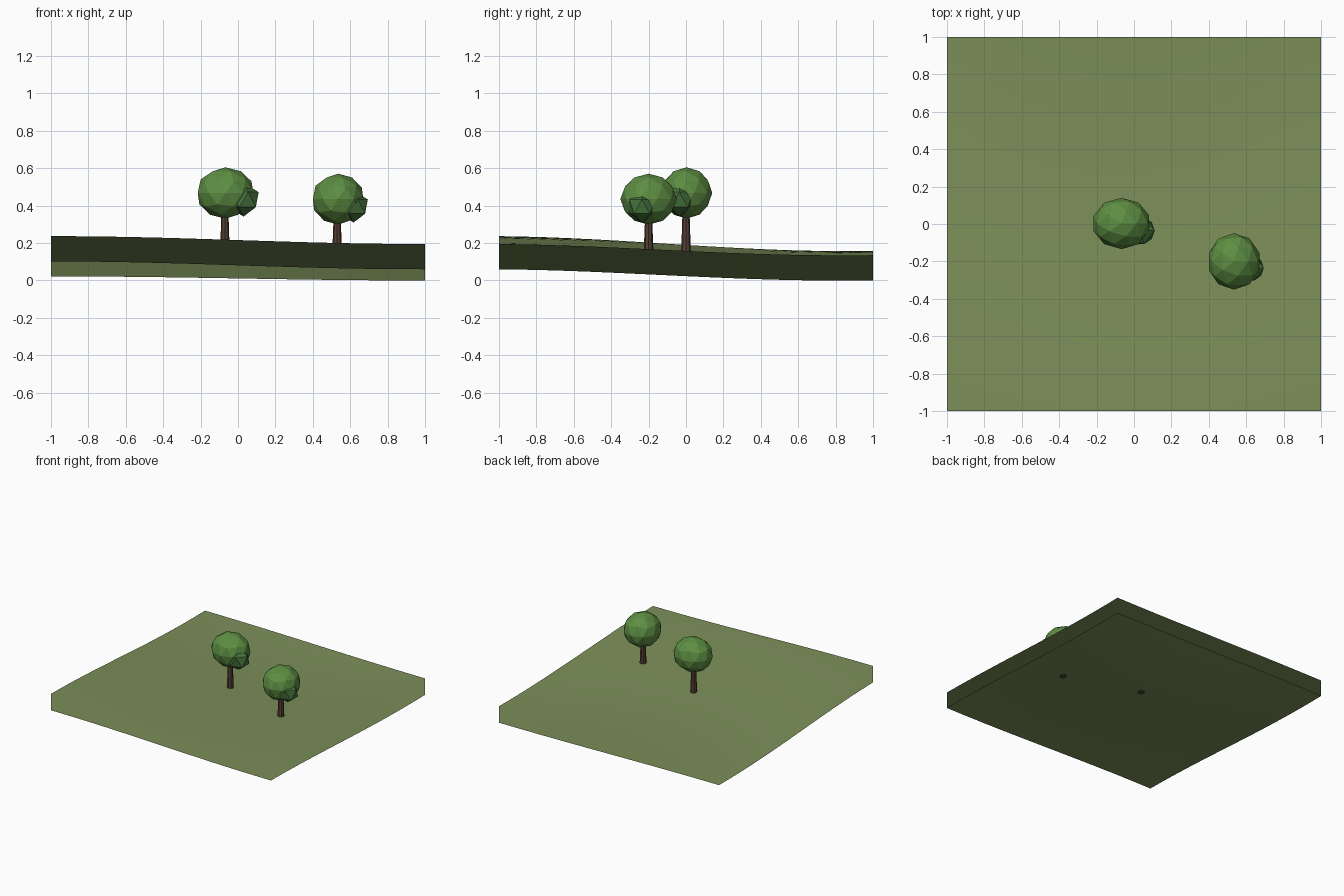
import bpy, bmesh
from math import sin, cos, pi
from mathutils import Matrix, Vector

if "Cube" in bpy.data.objects:
    bpy.data.objects.remove(bpy.data.objects["Cube"])


def material(name, rgb):
    m = bpy.data.materials.new(name)
    m.diffuse_color = (*rgb, 1)
    m.use_nodes = True
    m.node_tree.nodes["Principled BSDF"].inputs["Base Color"].default_value = m.diffuse_color
    return m


grass = material("grass", (0.20, 0.275, 0.10))
bark = material("bark", (0.09, 0.05, 0.033))
leaf = material("leaf", (0.11, 0.27, 0.055))
leaf_dark = material("leaf_dark", (0.06, 0.17, 0.045))


def finish(bm, name, mat, smooth=False):
    me = bpy.data.meshes.new(name)
    for f in bm.faces:
        f.smooth = smooth
    bm.to_mesh(me)
    bm.free()
    ob = bpy.data.objects.new(name, me)
    me.materials.append(mat)
    bpy.context.collection.objects.link(ob)
    return ob


def ground_height(x, y):
    sx, sy = sin(pi * x / 2), sin(pi * y / 2)
    cx, cy = cos(pi * x / 2), cos(pi * y / 2)
    return 0.181 - 0.035 * sy - 0.016 * sx + 0.005 * sx * sy - cy * (0.007 + 0.018 * cx)


def ground_normal(x, y, e=0.01):
    dx = (ground_height(x + e, y) - ground_height(x - e, y)) / (2 * e)
    dy = (ground_height(x, y + e) - ground_height(x, y - e)) / (2 * e)
    return Vector((-dx, -dy, 1)).normalized()


# rolling ground sheet, open underneath, with a skirt hanging from its rim
bm = bmesh.new()
bmesh.ops.create_grid(bm, x_segments=16, y_segments=16, size=1)
for v in bm.verts:
    v.co.z = ground_height(v.co.x, v.co.y)
rim = [e for e in bm.edges if e.is_boundary]
ret = bmesh.ops.extrude_edge_only(bm, edges=rim)
for v in ret["geom"]:
    if isinstance(v, bmesh.types.BMVert):
        v.co.z -= 0.135
bmesh.ops.recalc_face_normals(bm, faces=bm.faces[:])
if sum(f.normal.z for f in bm.faces) < 0:
    bmesh.ops.reverse_faces(bm, faces=bm.faces[:])
ground = finish(bm, "ground", grass, smooth=True)
# the skirt is shaded like the ground above it
ground.data.normals_split_custom_set_from_vertices(
    [ground_normal(v.co.x, v.co.y) for v in ground.data.vertices])


def trunk(name, x, y, z0, z1):
    bm = bmesh.new()
    bmesh.ops.create_cone(bm, cap_ends=True, segments=8, radius1=0.026, radius2=0.017,
                          depth=z1 - z0, matrix=Matrix.Translation((x, y, (z0 + z1) / 2)))
    finish(bm, name, bark)


def foliage(name, centre, radii, detail, mat):
    bm = bmesh.new()
    bmesh.ops.create_icosphere(bm, subdivisions=detail, radius=1)
    for v in bm.verts:
        v.co = Vector(c + r * p for c, r, p in zip(centre, radii, v.co))
    finish(bm, name, mat)


# two trees: trunk, large crown and a small side clump each
trunk("trunk_left", -0.07, 0, 0.148, 0.42)
foliage("crown_left", (-0.067, 0.003, 0.468), (0.156, 0.137, 0.137), 2, leaf)
foliage("clump_left", (0.03, -0.035, 0.432), (0.09, 0.085, 0.09), 1, leaf_dark)

trunk("trunk_right", 0.53, -0.2, 0.153, 0.39)
foliage("crown_right", (0.535, -0.2, 0.435), (0.142, 0.151, 0.136), 2, leaf)
foliage("clump_right", (0.618, -0.235, 0.395), (0.085, 0.08, 0.085), 1, leaf_dark)
